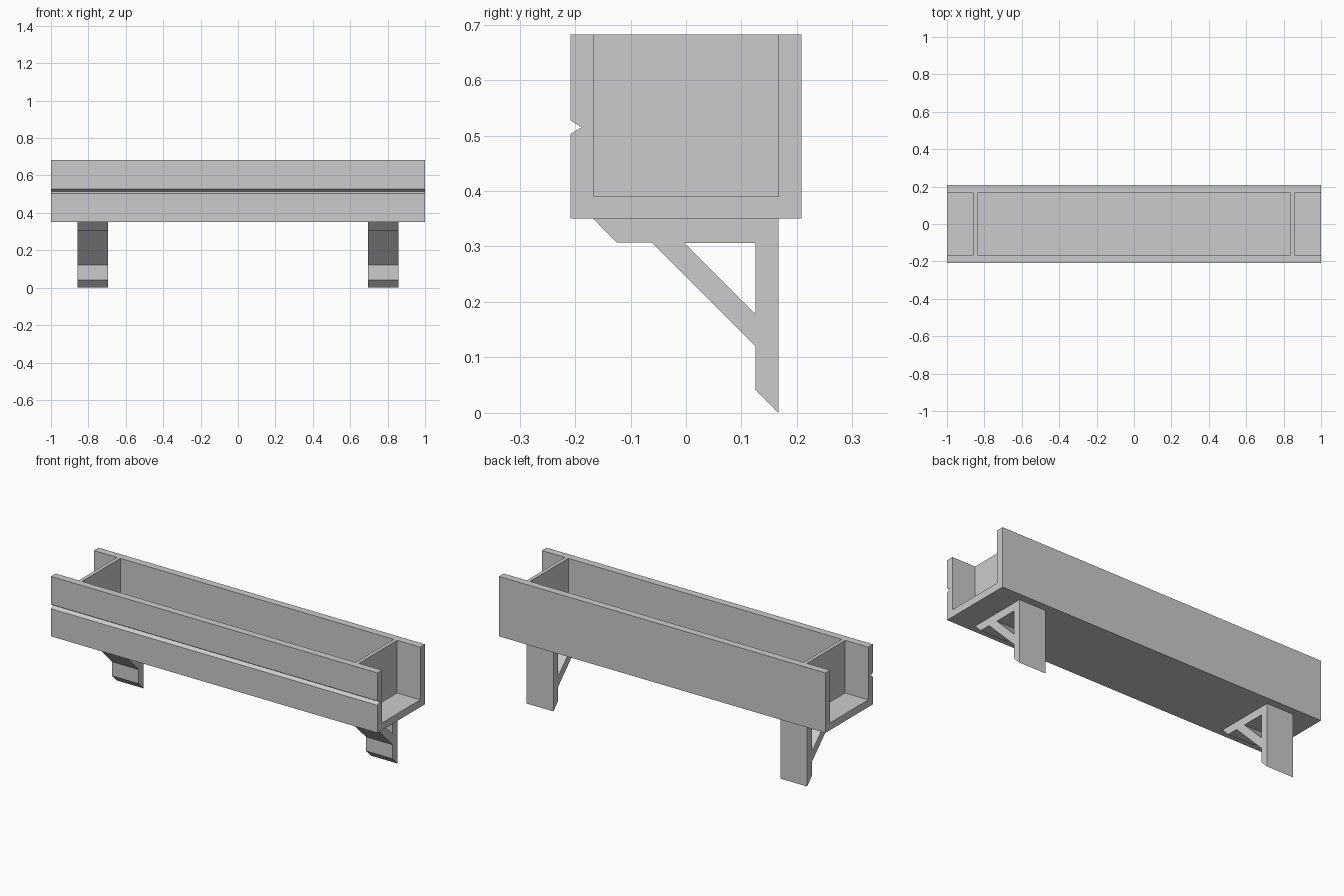
import bpy
import bmesh
from mathutils import Vector

cube = bpy.data.objects.get("Cube")
if cube:
    bpy.data.objects.remove(cube, do_unlink=True)

grey = bpy.data.materials.new("plain_grey")
grey.use_nodes = True
colour = (0.6, 0.6, 0.6, 1)
grey.diffuse_color = colour
grey.node_tree.nodes["Principled BSDF"].inputs["Base Color"].default_value = colour


def extrude_profile(name, loops, x0, x1):
    """Fill (y, z) loops, the first being the outline and others holes, and extrude along x."""
    bm = bmesh.new()
    edges = []
    for loop in loops:
        verts = [bm.verts.new((x0, y, z)) for y, z in loop]
        edges += [bm.edges.new((a, b)) for a, b in zip(verts, verts[1:] + verts[:1])]
    bmesh.ops.triangle_fill(bm, edges=edges, use_beauty=True, normal=(-1, 0, 0))
    out = bmesh.ops.extrude_face_region(bm, geom=bm.faces[:], use_keep_orig=True)
    moved = [v for v in out["geom"] if isinstance(v, bmesh.types.BMVert)]
    bmesh.ops.translate(bm, verts=moved, vec=Vector((x1 - x0, 0, 0)))
    bmesh.ops.recalc_face_normals(bm, faces=bm.faces[:])
    mesh = bpy.data.meshes.new(name)
    bm.to_mesh(mesh)
    bm.free()
    mesh.materials.append(grey)
    obj = bpy.data.objects.new(name, mesh)
    bpy.context.scene.collection.objects.link(obj)
    return obj


# Main heights and depths
outer, inner = 0.208, 0.167
base, floor, top = 0.35, 0.39, 0.682

# Open-ended trough with a V groove along the front
trough = [(-outer, base), (outer, base), (outer, top), (inner, top),
          (inner, floor), (-inner, floor), (-inner, top), (-outer, top),
          (-outer, 0.527), (-0.188, 0.515), (-outer, 0.503)]
extrude_profile("trough", [trough], -1, 1)

# Bracket outline and its triangular opening
bracket = [(-inner, base), (-0.125, 0.307), (-0.062, 0.307), (0.125, 0.12),
           (0.125, 0.042), (inner, 0), (inner, base)]
opening = [(-0.003, 0.306), (0.125, 0.306), (0.125, 0.178)]

# Cross walls inside the trough and brackets under it, one pair per end
wall = [(-inner, floor), (inner, floor), (inner, top), (-inner, top)]
for label, side in (("left", 1), ("right", -1)):
    extrude_profile(label + "_cross_wall", [wall], side * 0.838, side * 0.858)
    extrude_profile(label + "_bracket", [bracket, opening], side * 0.696, side * 0.859)
